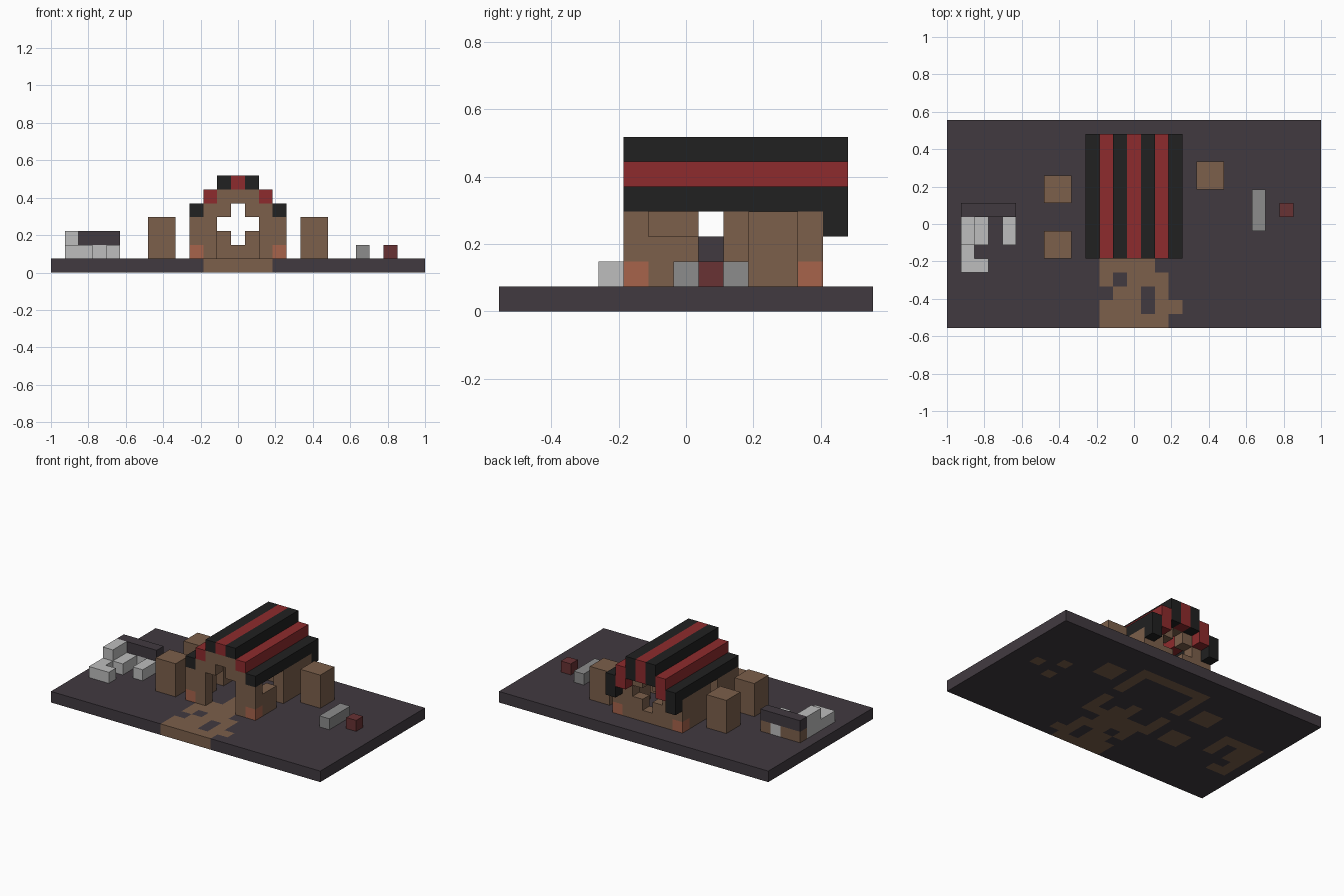
import bpy
import bmesh

U = 2 / 27          # edge of one block
NX, NY = 27, 15     # plate size in blocks

cube = bpy.data.objects.get("Cube")
if cube:
    bpy.data.objects.remove(cube, do_unlink=True)


def material(name, rgb):
    m = bpy.data.materials.new(name)
    m.use_nodes = True
    m.diffuse_color = (*rgb, 1)
    bsdf = m.node_tree.nodes["Principled BSDF"]
    bsdf.inputs["Base Color"].default_value = (*rgb, 1)
    bsdf.inputs["Roughness"].default_value = 0.9
    return m


WOOD = material("brown wood", (0.2, 0.115, 0.07))
PLUM = material("dark plum stone", (0.053, 0.042, 0.051))
BLACK = material("roof black", (0.015, 0.015, 0.015))
RED = material("roof red", (0.27, 0.024, 0.026))
MAROON = material("maroon", (0.14, 0.032, 0.034))
PALE = material("pale grey", (0.51, 0.51, 0.51))
GREY = material("mid grey", (0.262, 0.262, 0.262))
CLAY = material("orange clay", (0.39, 0.127, 0.07))


def box(i, j, k):
    """Cells of a block; each argument is an index or an inclusive pair."""
    spans = [range(a[0], a[1] + 1) if isinstance(a, tuple) else (a,) for a in (i, j, k)]
    return {(x, y, z) for x in spans[0] for y in spans[1] for z in spans[2]}


def build(name, cells, *mats, rule=lambda c: 0):
    """Mesh of the exposed faces of a set of cells."""
    bm = bmesh.new()
    verts = {}

    def vert(p):
        if p not in verts:
            verts[p] = bm.verts.new(((p[0] - NX / 2) * U, (p[1] - NY / 2) * U, p[2] * U))
        return verts[p]

    for c in sorted(cells):
        for axis in range(3):
            b, d = (axis + 1) % 3, (axis + 2) % 3
            for side in (0, 1):
                n = list(c)
                n[axis] += 2 * side - 1
                if tuple(n) in cells:
                    continue
                ring = []
                for s, t in ((0, 0), (1, 0), (1, 1), (0, 1)):
                    p = list(c)
                    p[axis] += side
                    p[b] += s
                    p[d] += t
                    ring.append(vert(tuple(p)))
                face = bm.faces.new(ring if side else ring[::-1])
                face.material_index = rule(c)
    mesh = bpy.data.meshes.new(name)
    bm.to_mesh(mesh)
    bm.free()
    for m in mats:
        mesh.materials.append(m)
    obj = bpy.data.objects.new(name, mesh)
    bpy.context.collection.objects.link(obj)
    return obj


# Hall walls: front gable with door, back gable with cross window, two sides
gable = box((10, 16), 0, (1, 3)) | box((11, 15), 0, 4) | box((12, 14), 0, 5)
door = box((12, 14), 0, (1, 3)) | box(13, 0, 4)
window = box((12, 14), 0, 3) | box(13, 0, (2, 4))
front = {(x, 5, z) for x, y, z in gable - door}
back = {(x, 12, z) for x, y, z in gable - window}
left_side = box(16, (6, 7), (1, 2)) | box(16, (9, 11), (1, 3))
right_side = box(10, (6, 7), (1, 3)) | box(10, (9, 11), (1, 3))
corners = {(x, y, 1) for x in (10, 16) for y in (5, 12)}
build("hall_walls", (front | back | left_side | right_side) - corners, WOOD)
build("corner_stones", corners, CLAY)

# Stepped roof in stripes, each dropping one block at the rear overhang
for n, x in enumerate(range(10, 17)):
    top = 7 - max(1, abs(x - 13))
    stripe = box(x, (5, 13), top) | box(x, 13, top - 1)
    build(f"roof_stripe_{n + 1}", stripe, RED if n % 2 else BLACK)

# Wooden towers beside the hall
towers = {"left_tower": (18, 10), "right_front_tower": (7, 5), "right_back_tower": (7, 9)}
tower_cells = set()
for name, (x, y) in towers.items():
    cells = box((x, x + 1), (y, y + 1), (1, 3))
    tower_cells |= cells
    build(name, cells, WOOD)

# Pale ruin with dark beam on the right
ruin = (box((1, 2), 4, 1) | box(1, 5, 1) | box((1, 2), (6, 7), 1)
        | box(1, (6, 7), 2) | box(4, (6, 7), 1) | box(3, 8, 1))
ruin_posts = box((1, 2), 8, 1) | box(4, 8, 1)
build("ruin_blocks", ruin, PALE)
build("ruin_posts", ruin_posts, WOOD)
build("ruin_beam", box((1, 4), 8, 2), PLUM)

# Small blocks on the left
bench = box(22, (7, 9), 1)
crate = box(24, 8, 1)
build("stone_bench", bench, GREY)
build("crate", crate, MAROON)

# Ground plate: worn path and earth under everything that stands on it
path_rows = [(11, 12, 13, 14, 15), (11, 12, 13, 15, 16), (12, 13, 15),
             (11, 13, 14, 15), (11, 12, 13, 14), (12, 13, 14), (13, 14), (13,)]
earth = {(x, y) for y, row in enumerate(path_rows) for x in row}
standing = (front | back | left_side | right_side | tower_cells
            | ruin | ruin_posts | crate | bench - box(22, 8, 1))
earth |= {(x, y) for x, y, z in standing if z == 1}
build("ground_plate", box((0, NX - 1), (0, NY - 1), 0), PLUM, WOOD,
      rule=lambda c: int(c[:2] in earth))
